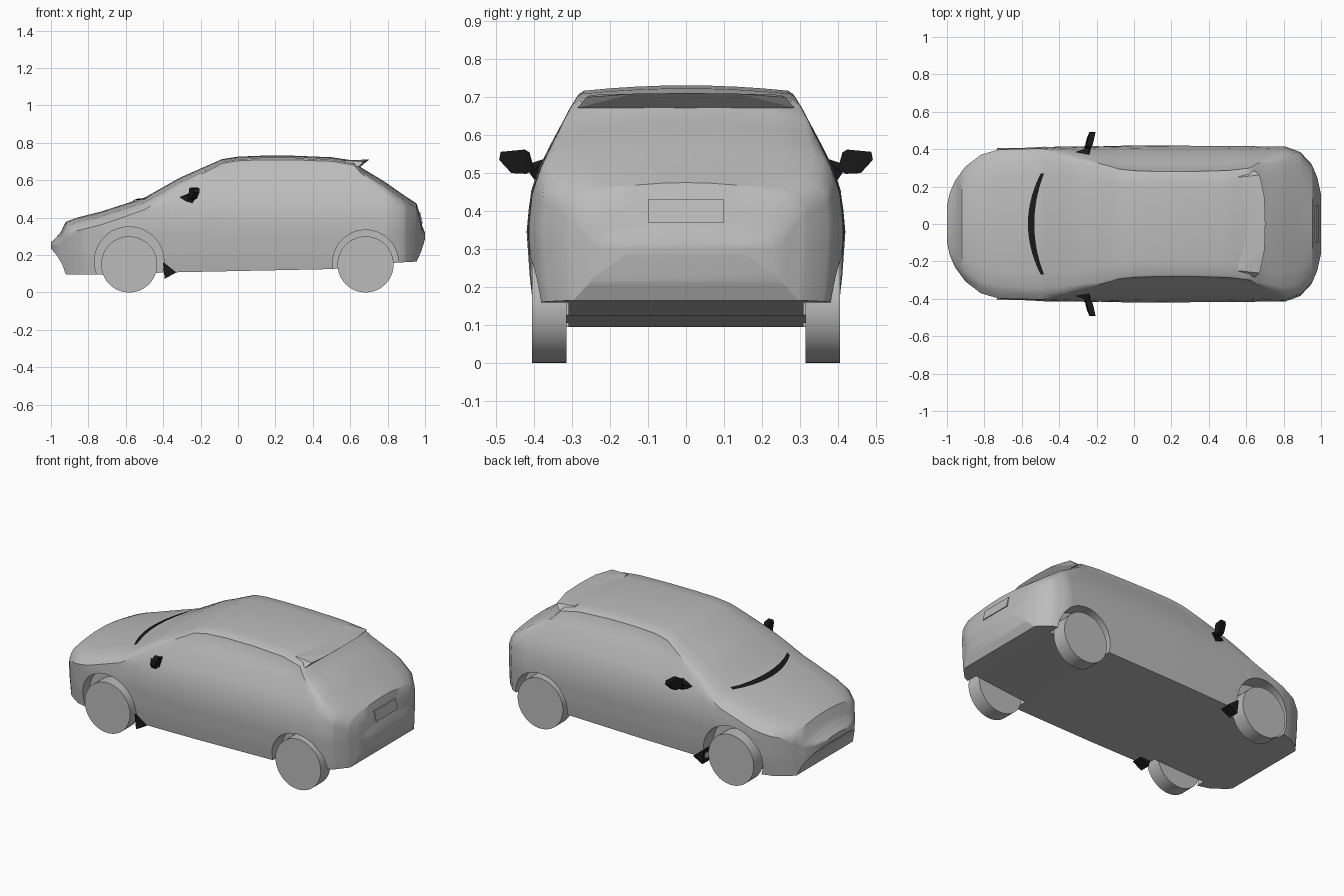
import bpy, bmesh, math
from mathutils import Matrix

cube = bpy.data.objects.get("Cube")
if cube:
    bpy.data.objects.remove(cube)


def material(name, value):
    mat = bpy.data.materials.new(name)
    mat.use_nodes = True
    color = (value, value, value, 1)
    mat.diffuse_color = color
    mat.node_tree.nodes["Principled BSDF"].inputs["Base Color"].default_value = color
    return mat


PAINT = material("grey_paint", 0.5)
TRIM = material("black_trim", 0.01)


def make_object(name, bm, mat, smooth=True, angle=35):
    bmesh.ops.recalc_face_normals(bm, faces=bm.faces)
    mesh = bpy.data.meshes.new(name)
    bm.to_mesh(mesh)
    bm.free()
    obj = bpy.data.objects.new(name, mesh)
    bpy.context.collection.objects.link(obj)
    if mat:
        mesh.materials.append(mat)
    if smooth:
        smooth_object(obj, angle)
    return obj


def smooth_object(obj, angle):
    bpy.ops.object.select_all(action="DESELECT")
    obj.select_set(True)
    bpy.context.view_layer.objects.active = obj
    bpy.ops.object.shade_smooth_by_angle(angle=math.radians(angle))


def hull(name, points, mat):
    bm = bmesh.new()
    for p in points:
        bm.verts.new(p)
    bmesh.ops.convex_hull(bm, input=bm.verts)
    return make_object(name, bm, mat, smooth=False)


def cylinder(name, x, y, z, radius, width, mat, sides=48):
    bm = bmesh.new()
    bmesh.ops.create_cone(bm, cap_ends=True, segments=sides, radius1=radius,
                          radius2=radius, depth=width)
    bm.transform(Matrix.Translation((x, y, z)) @ Matrix.Rotation(math.pi / 2, 4, "X"))
    return make_object(name, bm, mat)


def lerp(table, t):
    if t <= table[0][0]:
        return table[0][1]
    for (a, va), (b, vb) in zip(table, table[1:]):
        if t <= b:
            return va + (vb - va) * (t - a) / (b - a)
    return table[-1][1]


# Body outlines: roof line, underside, plan half width, side fullness by height
TOP = [(-1, .268), (-.975, .29), (-.95, .32), (-.92, .378), (-.86, .4), (-.74, .43),
       (-.5, .507), (-.31, .614), (-.085, .713), (0, .726), (.12, .731), (.3, .731),
       (.5, .723), (.62, .705), (.66, .667), (.78, .595), (.89, .518), (.955, .475),
       (.972, .42), (.985, .355), (1, .32)]
BOTTOM = [(-1, .235), (-.97, .2), (-.94, .15), (-.92, .095), (-.75, .095), (-.37, .107),
          (.5, .125), (.86, .16), (.955, .165), (.98, .22), (1, .285)]
PLAN = [(-1, .1), (-.985, .17), (-.957, .235), (-.9, .31), (-.82, .37), (-.72, .4),
        (-.5, .413), (0, .42), (.6, .417), (.81, .415), (.89, .385), (.95, .32),
        (.98, .25), (1, .16)]
SIDE = [(.08, .93), (.2, .975), (.35, 1), (.45, .975), (.52, .915), (.6, .82),
        (.66, .74), (.72, .635), (.74, .6)]
CROWN = [(.45, .025), (.65, .025), (.72, .014)]
INSET = [(.45, .84), (.72, 1)]
ROUND = [(.45, .045), (.72, .02)]


def shoulder(x):
    # half width and height where the top surface meets the side
    top, height = lerp(TOP, x), lerp(TOP, x) - lerp(BOTTOM, x)
    crown = min(lerp(CROWN, top), height * .2)
    edge_z = top - crown
    return lerp(PLAN, x) * lerp(SIDE, edge_z) * lerp(INSET, top), edge_z


def surface_z(x, y):
    edge_y, edge_z = shoulder(x)
    top = lerp(TOP, x)
    return top - (top - edge_z) * (y / edge_y) ** 2


def half_section(x):
    top, low, plan = lerp(TOP, x), lerp(BOTTOM, x), lerp(PLAN, x)
    edge_y, edge_z = shoulder(x)
    side_top = edge_z - min(lerp(ROUND, top), (top - low) * .2)
    points = []
    for i in range(11):
        z = low + (side_top - low) * i / 10
        points.append((plan * lerp(SIDE, z), z))
    # softened corner between side and top
    side_y = points[-1][0]
    points.append((side_y * .45 + edge_y * .55 + .006, side_top * .4 + edge_z * .6))
    for f in (1, .75, .5, .25):
        points.append((edge_y * f, surface_z(x, edge_y * f)))
    return points


# Body shell lofted along its length
stations = {round(x, 3) for table in (TOP, BOTTOM, PLAN) for x, _ in table}
stations |= {round(-.9 + .06 * i, 3) for i in range(31)}
bm = bmesh.new()
rings = []
for x in sorted(stations):
    half = half_section(x)
    loop = half + [(0, lerp(TOP, x))] + [(-y, z) for y, z in reversed(half)]
    rings.append([bm.verts.new((x, y, z)) for y, z in loop])
for a, b in zip(rings, rings[1:]):
    for i in range(len(a)):
        j = (i + 1) % len(a)
        bm.faces.new((a[i], a[j], b[j], b[i]))
bm.faces.new(rings[0])
bm.faces.new(rings[-1])
body = make_object("body", bm, PAINT, smooth=False)

# Wheel arches cut from the body, and wheels
AXLES = (("front", -.582, .165, .186), ("rear", .682, .158, .176))
SIDES = (("left", 1), ("right", -1))
for end, x, arch_z, arch_r in AXLES:
    for side, s in SIDES:
        cutter = cylinder("arch_cutter", x, s * .46, arch_z, arch_r, .3, None)
        cutter.hide_render = True
        mod = body.modifiers.new("arch", "BOOLEAN")
        mod.operation = "DIFFERENCE"
        mod.solver = "EXACT"
        mod.object = cutter
        bpy.context.view_layer.objects.active = body
        bpy.ops.object.modifier_apply(modifier=mod.name)
        bpy.data.objects.remove(cutter)
        cylinder(f"{end}_{side}_wheel", x, s * .36, .15, .15, .09, PAINT)
smooth_object(body, 32)

# Roof spoiler over the tailgate
spoiler = [(.702, 0, .711), (.655, 0, .672)]
for s in (1, -1):
    spoiler += [(.56, s * .25, .706), (.698, s * .14, .709), (.672, s * .262, .7),
                (.645, s * .285, .672), (.56, s * .26, .69)]
hull("roof_spoiler", spoiler, PAINT)

# Number plate panel on the tailgate
hull("rear_plate", [(x + dx, y, z) for x, z in ((.985, .37), (.972, .43))
                    for dx in (-.012, .002) for y in (-.1, .1)], PAINT)

# Dark cowl strip at the base of the windscreen
bm = bmesh.new()
rows = []
for i in range(-10, 11):
    y = .027 * i
    x = -.55 + .06 * (i / 10) ** 2
    w = .017 - .008 * (i / 10) ** 2
    rows.append([bm.verts.new((x + d * w, y, surface_z(x + d * w, y) + .006))
                 for d in (-1, 0, 1)])
for a, b in zip(rows, rows[1:]):
    for i in range(2):
        bm.faces.new((a[i], a[i + 1], b[i + 1], b[i]))
make_object("windscreen_cowl", bm, TRIM)

# Door mirrors and mud flaps
for side, s in SIDES:
    hull(f"{side}_mirror_foot", [(x, s * y, z) for x, y, z in (
        (-.32, .375, .48), (-.31, .385, .51), (-.24, .365, .54), (-.25, .39, .47),
        (-.23, .412, .5), (-.24, .412, .525))], TRIM)
    hull(f"{side}_mirror", [(x + dx, s * y, z) for dx in (-.016, .016) for x, y, z in (
        (-.25, .4, .51), (-.245, .412, .555), (-.236, .425, .562), (-.222, .488, .556),
        (-.222, .492, .535), (-.236, .46, .5), (-.245, .42, .498))], TRIM)
    hull(f"{side}_mud_flap", [(x, s * y, z) for y in (.34, .405) for x, z in (
        (-.402, .16), (-.396, .16), (-.392, .073), (-.33, .107))], TRIM)
